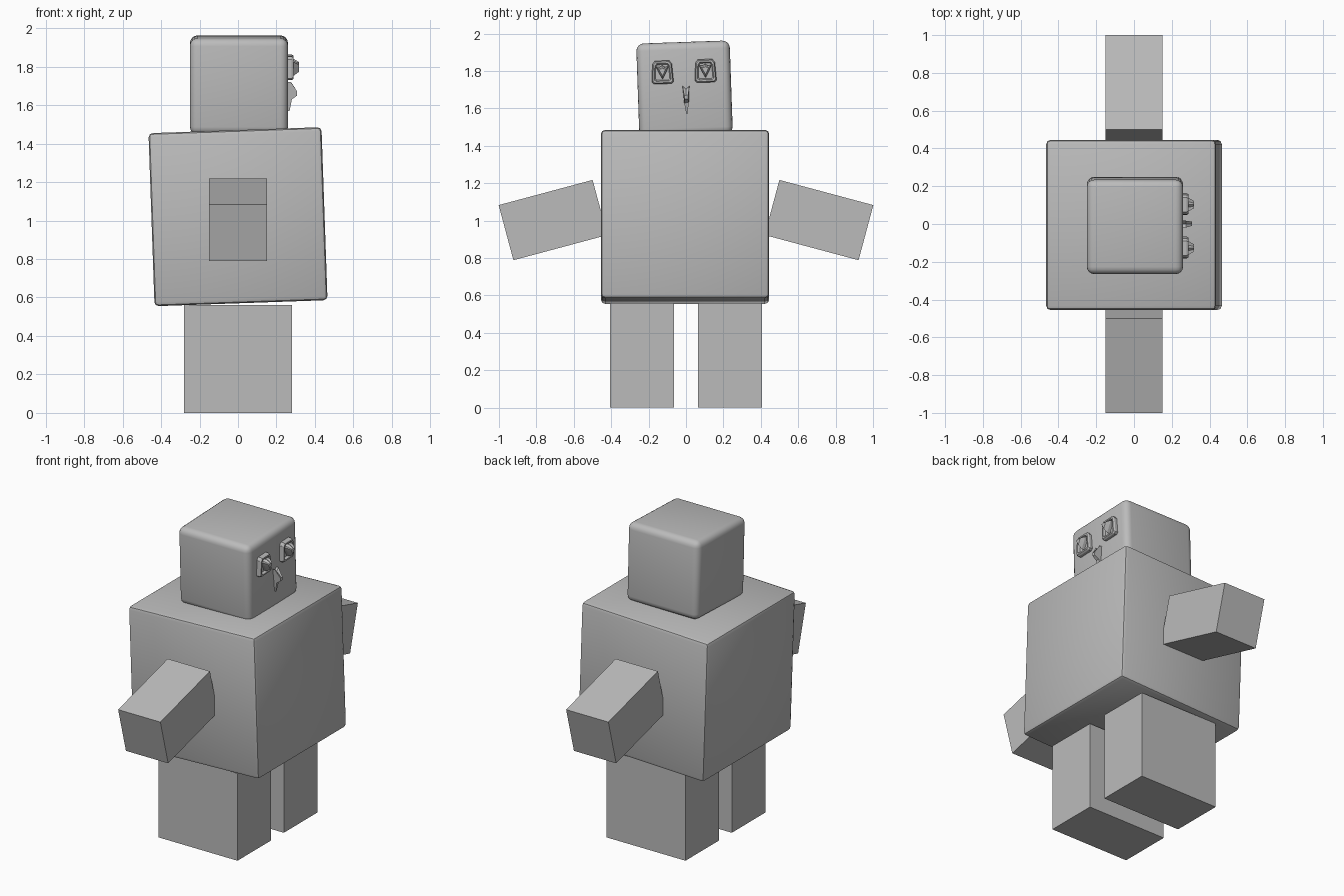
import bpy
import bmesh
from math import radians
from mathutils import Matrix, Vector

default = bpy.data.objects.get("Cube")
if default:
    bpy.data.objects.remove(default, do_unlink=True)

grey = bpy.data.materials.new("plain grey")
grey.use_nodes = True
colour = (0.5, 0.5, 0.5, 1)
grey.diffuse_color = colour
grey.node_tree.nodes["Principled BSDF"].inputs["Base Color"].default_value = colour


def finish(name, bm, matrix, smooth=False):
    """Turn a bmesh into a placed, coloured object."""
    bmesh.ops.recalc_face_normals(bm, faces=bm.faces)
    mesh = bpy.data.meshes.new(name)
    bm.to_mesh(mesh)
    bm.free()
    mesh.materials.append(grey)
    ob = bpy.data.objects.new(name, mesh)
    bpy.context.collection.objects.link(ob)
    ob.matrix_world = matrix
    if smooth:
        bpy.ops.object.select_all(action="DESELECT")
        ob.select_set(True)
        bpy.context.view_layer.objects.active = ob
        bpy.ops.object.shade_smooth_by_angle(angle=radians(35))
    return ob


def box(name, size, centre, axis="X", tilt=0, bevel=0, segments=3):
    """Box, tilted about one axis, with optional rounded edges."""
    bm = bmesh.new()
    bmesh.ops.create_cube(bm, size=1)
    bmesh.ops.scale(bm, vec=size, verts=bm.verts)
    if bevel:
        bmesh.ops.bevel(bm, geom=bm.edges[:], offset=bevel, segments=segments,
                        profile=0.5, affect="EDGES")
    matrix = Matrix.Translation(centre) @ Matrix.Rotation(radians(tilt), 4, axis)
    return finish(name, bm, matrix, smooth=bevel > 0)


# Body and head, each leaning slightly
box("body", (0.9, 0.9, 0.9), (0, -0.005, 1.02), "Y", -2, 0.022, 2)
head = box("head", (0.51, 0.5, 0.5), (0.005, -0.008, 1.705), "X", 2, 0.04, 4)
bpy.context.view_layer.update()
head_frame = head.matrix_world.copy()
face_x = 0.255

# Arms and legs
for side, s in (("left", 1), ("right", -1)):
    box(f"{side}_arm", (0.3, 0.52, 0.305), (0, s * 0.711, 1.003), "X", -15 * s)
    box(f"{side}_leg", (0.56, 0.34, 0.56), (0, s * 0.235, 0.28))


def stack(name, outline, layers, place):
    """Loft an outline in the face plane through (depth, scale) layers."""
    bm = bmesh.new()
    rings = [[bm.verts.new((x, y * k, z * k)) for y, z in outline] for x, k in layers]
    n = len(outline)
    for a, b in zip(rings, rings[1:]):
        for i in range(n):
            j = (i + 1) % n
            bm.faces.new((a[i], a[j], b[j], b[i]))
    bm.faces.new(rings[0])
    bm.faces.new(rings[-1])
    return finish(name, bm, head_frame @ Matrix.Translation(place))


# Eyes: raised rim around a shallow socket with a wedge-shaped pupil
rim = [(-0.058, -0.052), (-0.046, -0.062), (0.046, -0.062), (0.058, -0.052),
       (0.052, 0.045), (0.038, 0.062), (-0.038, 0.062), (-0.052, 0.045)]
pupil = [(0, -0.042), (0.022, 0.0), (0.034, 0.026), (0.014, 0.024),
         (0, 0.034), (-0.014, 0.024), (-0.034, 0.026), (-0.022, 0.0)]
for side, y in (("left", 0.115), ("right", -0.115)):
    spot = Vector((face_x, y, 0.092))
    stack(f"{side}_eye", rim, [(-0.02, 1), (0.018, 1), (0.028, 0.9),
                               (0.028, 0.76), (0.012, 0.66)], spot)
    stack(f"{side}_pupil", pupil, [(0.0, 1), (0.032, 1), (0.058, 0.55)],
          spot + Vector((0, 0, 0.004)))

# Nose: two-pronged beak, narrowing to a point below
side_profile = [(-0.02, 0.01), (0.015, 0.01), (0.048, -0.04),
                (0.048, -0.06), (0.02, -0.08), (0.008, -0.14), (-0.02, -0.14)]
half_widths = [0.02, 0.018, 0.011, 0.009, 0.012, 0.003, 0.003]
bm = bmesh.new()
for s in (1, -1):
    outer = [bm.verts.new((x, s * w, z)) for (x, z), w in zip(side_profile, half_widths)]
    inner = [bm.verts.new((x, 0, z - max(0, w - 0.012) * 3))
             for (x, z), w in zip(side_profile, half_widths)]
    bm.faces.new(outer)
    for i in range(len(outer)):
        j = (i + 1) % len(outer)
        bm.faces.new((outer[i], outer[j], inner[j], inner[i]))
bmesh.ops.remove_doubles(bm, verts=bm.verts, dist=0.0001)
finish("nose", bm, head_frame @ Matrix.Translation((face_x, 0.008, 0.005)))
